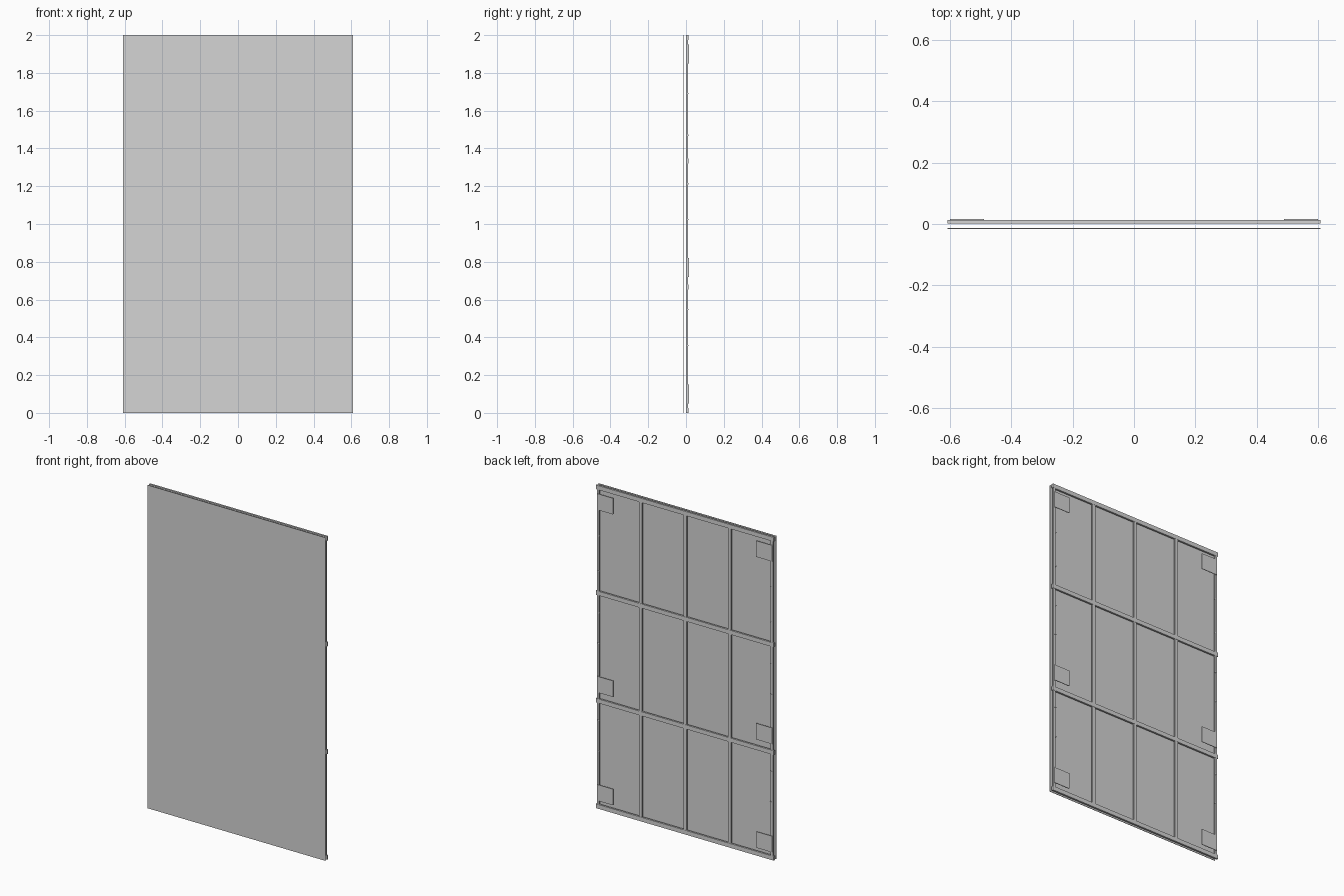
import bpy

if "Cube" in bpy.data.objects:
    bpy.data.objects.remove(bpy.data.objects["Cube"], do_unlink=True)

grey = bpy.data.materials.new("light panel grey")
grey.use_nodes = True
COLOUR = (0.66, 0.66, 0.66, 1)
grey.diffuse_color = COLOUR
grey.node_tree.nodes["Principled BSDF"].inputs["Base Color"].default_value = COLOUR

HALF_W, HEIGHT = 0.609, 2.0
FRAME_FRONT, POST_BACK, BAR_BACK, PLATE_BACK = 0.001, 0.0115, 0.0125, 0.0155
RAIL = 0.026
POST_IN, POST_OUT = 0.588, 0.603


def box(name, x, y, z):
    """Box from (min, max) ranges on each axis."""
    bpy.ops.mesh.primitive_cube_add(size=1, location=[sum(r) / 2 for r in (x, y, z)])
    ob = bpy.context.object
    ob.name = name
    ob.scale = [r[1] - r[0] for r in (x, y, z)]
    bpy.ops.object.transform_apply(location=False, rotation=False, scale=True)
    ob.data.materials.append(grey)
    return ob


def around(c, width):
    return (c - width / 2, c + width / 2)


def mirrored(a, b, side):
    return tuple(sorted((a * side, b * side)))


# Thin front sheet, standing clear of the frame
box("front_sheet", (-HALF_W, HALF_W), (-0.0155, -0.0125), (0, HEIGHT))

# Horizontal rails and cross bars, running the full width
bay = HEIGHT / 3
rails = {
    "bottom_rail": (0, RAIL),
    "lower_cross_bar": around(bay, RAIL),
    "upper_cross_bar": around(bay * 2, RAIL),
    "top_rail": (HEIGHT - RAIL, HEIGHT),
}
for name, z in rails.items():
    box(name, (-HALF_W, HALF_W), (FRAME_FRONT, BAR_BACK), z)

# Vertical stiffeners within each bay
for i in range(3):
    for j in (-1, 0, 1):
        box(f"stiffener_{i}_{j + 1}", around(j * HALF_W / 2, 0.02), (FRAME_FRONT, POST_BACK),
            (bay * i + RAIL / 2, bay * (i + 1) - RAIL / 2))

# Side posts with mounting plates and small fasteners
for side, label in ((1, "left"), (-1, "right")):
    box(label + "_post", mirrored(POST_IN, POST_OUT, side), (FRAME_FRONT, POST_BACK),
        (RAIL, HEIGHT - RAIL))
    for i, z in enumerate((0.10, 0.77, 1.90)):
        box(f"{label}_mounting_plate_{i}", mirrored(0.49, 0.60, side),
            (POST_BACK, PLATE_BACK), around(z, 0.10))
    for i in range(3):
        for j, drop in enumerate((0.12, 0.31, 0.53)):
            box(f"{label}_fastener_{i}_{j}", mirrored(0.583, 0.596, side),
                (POST_BACK - 0.004, POST_BACK + 0.001), around(bay * (i + 1) - drop, 0.006))
